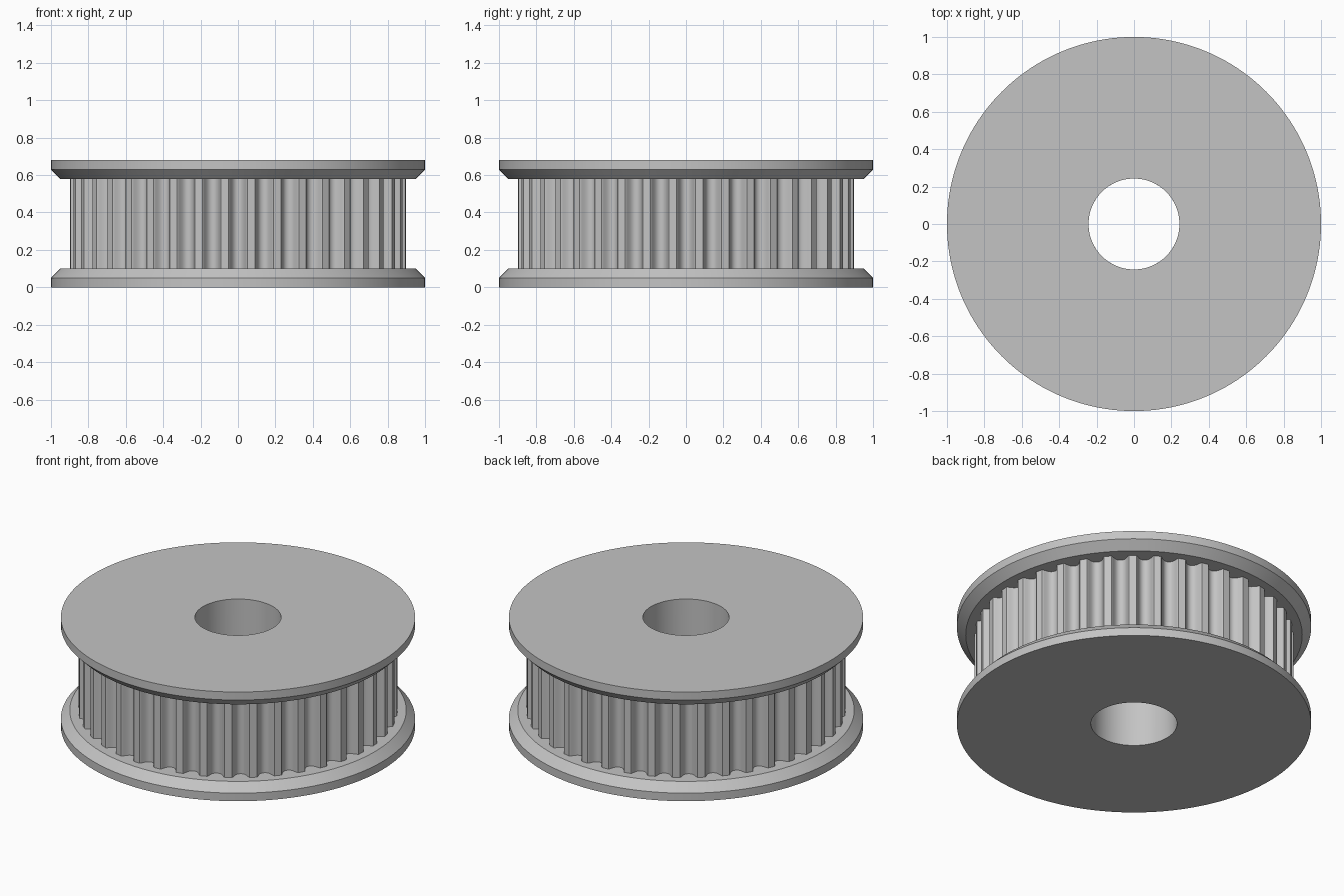
import bpy, bmesh
from math import sin, cos, tau, radians

cube = bpy.data.objects.get("Cube")
if cube:
    bpy.data.objects.remove(cube)

TEETH = 40
OUTER, BORE, TIP = 1.0, 0.243, 0.90
HEIGHT, RIM, FLANGE = 0.68, 0.05, 0.10

metal = bpy.data.materials.new("grey metal")
metal.use_nodes = True
colour = (0.55, 0.55, 0.55, 1)
metal.diffuse_color = colour
metal.node_tree.nodes["Principled BSDF"].inputs["Base Color"].default_value = colour


def ring_solid(name, sections):
    """Skin a closed loop of equally long vertex rings into a hollow solid."""
    bm = bmesh.new()
    rings = [[bm.verts.new(p) for p in s] for s in sections]
    n = len(rings[0])
    for i, a in enumerate(rings):
        b = rings[(i + 1) % len(rings)]
        for j in range(n):
            k = (j + 1) % n
            bm.faces.new((a[j], a[k], b[k], b[j]))
    bmesh.ops.recalc_face_normals(bm, faces=bm.faces)
    mesh = bpy.data.meshes.new(name)
    bm.to_mesh(mesh)
    bm.free()
    mesh.materials.append(metal)
    obj = bpy.data.objects.new(name, mesh)
    bpy.context.collection.objects.link(obj)
    bpy.ops.object.select_all(action="DESELECT")
    obj.select_set(True)
    bpy.context.view_layer.objects.active = obj
    bpy.ops.object.shade_smooth_by_angle(angle=radians(25))
    return obj


def ring(points, z):
    return [(r * cos(a), r * sin(a), z) for r, a in points]


# Flanges: a straight rim with a bevel towards the belt
def flange(name, base, direction):
    steps = 160
    profile = [(BORE, 0), (OUTER, 0), (OUTER, RIM), (0.95, FLANGE), (BORE, FLANGE)]
    ring_solid(name, [ring([(r, tau * i / steps) for i in range(steps)],
                           base + direction * z) for r, z in profile])


flange("bottom_flange", 0, 1)
flange("top_flange", HEIGHT, -1)

# Toothed core: rounded grooves, given as half width and depth
half = [(0.050, 0), (0.046, 0.004), (0.043, 0.011), (0.038, 0.022),
        (0.032, 0.034), (0.023, 0.045), (0.012, 0.051)]
groove = [(-w, d) for w, d in half] + [(0, 0.053)] + [(w, d) for w, d in reversed(half)]
outline = [(TIP - d, tau * t / TEETH + w / TIP) for t in range(TEETH) for w, d in groove]
inner = [(BORE, a) for r, a in outline]
low, high = FLANGE, HEIGHT - FLANGE
ring_solid("toothed_core", [ring(inner, low), ring(outline, low),
                            ring(outline, high), ring(inner, high)])
